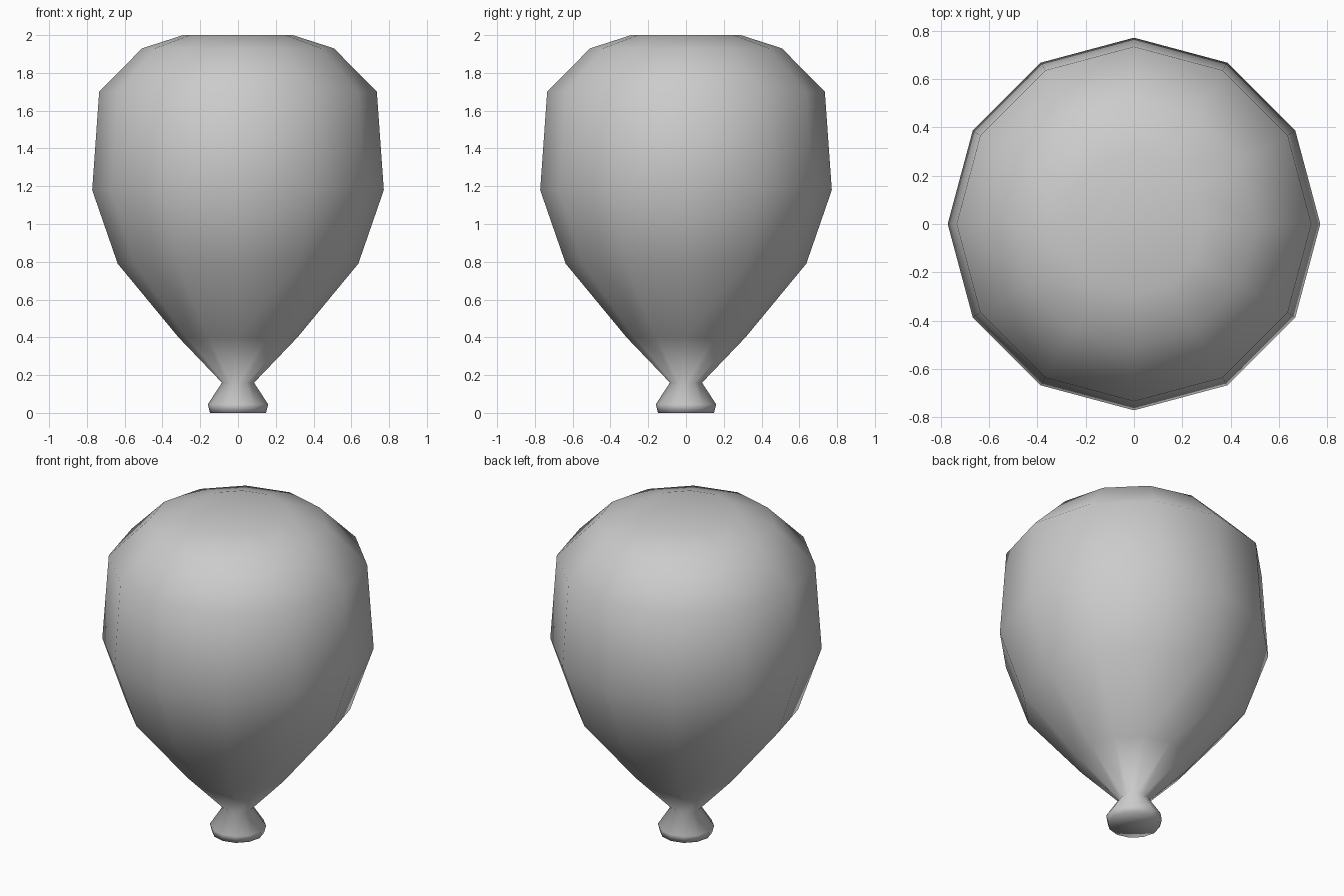
import bpy, bmesh, math

if "Cube" in bpy.data.objects:
    bpy.data.objects.remove(bpy.data.objects["Cube"])

# Single flat colour
rubber = bpy.data.materials.new("grey_rubber")
rubber.diffuse_color = (0.6, 0.6, 0.6, 1)
rubber.use_nodes = True
rubber.node_tree.nodes["Principled BSDF"].inputs["Base Color"].default_value = rubber.diffuse_color

SIDES = 12
# (radius, height) from the mouth of the neck to the crown
PROFILE = [(0.148, 0.0), (0.16, 0.045), (0.085, 0.16), (0.315, 0.40),
           (0.637, 0.79), (0.772, 1.18), (0.735, 1.70), (0.508, 1.93),
           (0.29, 2.0)]

bm = bmesh.new()


def ring(radius, z):
    return [bm.verts.new((radius * math.cos(math.tau * i / SIDES),
                          radius * math.sin(math.tau * i / SIDES), z))
            for i in range(SIDES)]


# Lathed skin
rings = [ring(r, z) for r, z in PROFILE]
for low, high in zip(rings, rings[1:]):
    for i in range(SIDES):
        j = (i + 1) % SIDES
        bm.faces.new((low[i], low[j], high[j], high[i]))

# Closed crown and mouth, as fans
for loop, z in ((rings[-1], 2.0), (rings[0], 0.0)):
    centre = bm.verts.new((0, 0, z))
    for i in range(SIDES):
        bm.faces.new((loop[i], loop[(i + 1) % SIDES], centre))

bmesh.ops.recalc_face_normals(bm, faces=bm.faces)
for face in bm.faces:
    face.smooth = True

mesh = bpy.data.meshes.new("balloon")
bm.to_mesh(mesh)
bm.free()
mesh.materials.append(rubber)
balloon = bpy.data.objects.new("balloon", mesh)
bpy.context.collection.objects.link(balloon)
